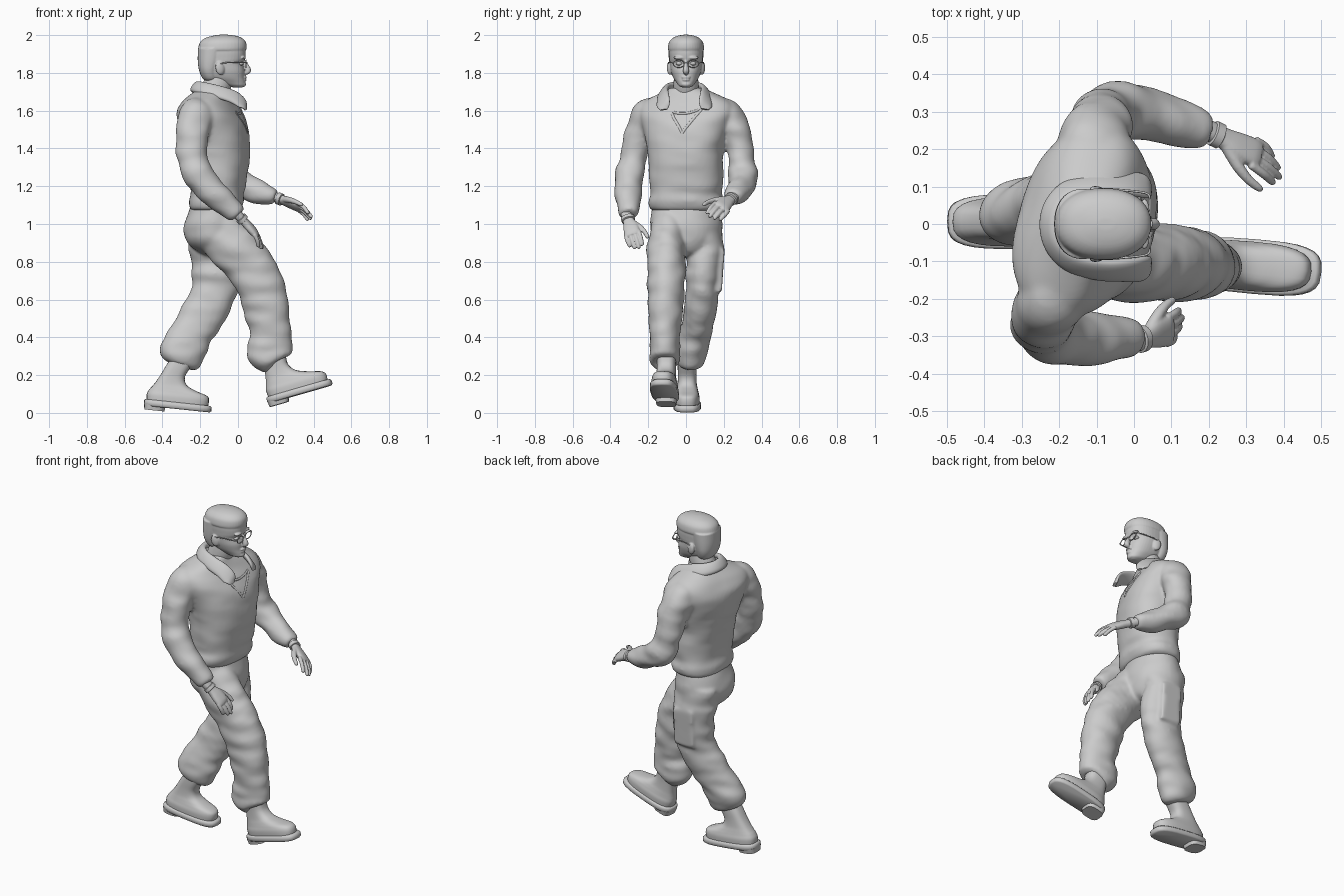
import bpy, bmesh, math
from mathutils import Vector, Matrix, noise

Y, Z = Vector((0, 1, 0)), Vector((0, 0, 1))


def make(name, bm):
    bmesh.ops.recalc_face_normals(bm, faces=bm.faces)
    me = bpy.data.meshes.new(name)
    bm.to_mesh(me)
    bm.free()
    ob = bpy.data.objects.new(name, me)
    bpy.context.collection.objects.link(ob)
    return ob


def spline(pts, sub):
    """Catmull-Rom through all channels of the points."""
    out, n = [], len(pts)
    for i in range(n - 1):
        p = [pts[max(0, min(n - 1, i + k))] for k in (-1, 0, 1, 2)]
        for s in range(sub):
            t = s / sub
            out.append([0.5 * (2 * b + (c - a) * t + (2 * a - 5 * b + 4 * c - d) * t * t
                               + (3 * b - a - 3 * c + d) * t ** 3) for a, b, c, d in zip(*p)])
    return out + [list(pts[-1])]


def tube(name, pts, ref=Y, flat=False, n=28, sub=5, power=2.0, wrinkle=0.0):
    """Loft of rings: (x, y, z, half width along ref, half depth, twist)."""
    rows = spline([tuple(p) + (0,) * (6 - len(p)) for p in pts], sub)
    bm, rings = bmesh.new(), []
    for i, r in enumerate(rows):
        c = Vector(r[:3])
        t = Z if flat else (Vector(rows[min(i + 1, len(rows) - 1)][:3]) - Vector(rows[max(i - 1, 0)][:3])).normalized()
        u = Matrix.Rotation(math.radians(r[5]), 3, 'Z') @ ref
        u = (u - t * u.dot(t)).normalized()
        v = u.cross(t)
        ring = []
        for k in range(n):
            co, si = math.cos(2 * math.pi * k / n), math.sin(2 * math.pi * k / n)
            d = (u * math.copysign(abs(co) ** (2 / power), co) * max(r[3], .001)
                 + v * math.copysign(abs(si) ** (2 / power), si) * max(r[4], .001))
            p = c + d
            if wrinkle:
                p += d.normalized() * wrinkle * noise.noise(Vector((p.x * 7, p.y * 7, p.z * 17)))
            ring.append(bm.verts.new(p))
        rings.append(ring)
    for a, b in zip(rings, rings[1:]):
        for k in range(n):
            bm.faces.new((a[k], a[(k + 1) % n], b[(k + 1) % n], b[k]))
    bm.faces.new(rings[0])
    bm.faces.new(rings[-1])
    return make(name, bm)


def stack(name, rows, y=0, **kw):
    """Horizontal rings given as (z, back x, front x, half width)."""
    return tube(name, [((a + b) / 2, y, z, w, (b - a) / 2) for z, a, b, w in rows], flat=True, **kw)


def ball(name, loc, size, rot=(0, 0, 0)):
    bpy.ops.mesh.primitive_uv_sphere_add(segments=20, ring_count=12, location=loc, rotation=rot)
    ob = bpy.context.object
    ob.name, ob.scale = name, size
    return ob


def fuse(name, obs, voxel, rounds):
    """Merge overlapping parts into one soft skin."""
    bpy.ops.object.select_all(action='DESELECT')
    for ob in obs:
        ob.select_set(True)
    bpy.context.view_layer.objects.active = ob = obs[0]
    bpy.ops.object.join()
    ob.name = name
    rm = ob.modifiers.new("skin", 'REMESH')
    rm.mode, rm.voxel_size = 'VOXEL', voxel
    sm = ob.modifiers.new("soften", 'SMOOTH')
    sm.factor, sm.iterations = .5, rounds
    for m in ("skin", "soften"):
        bpy.ops.object.modifier_apply(modifier=m)
    return ob


# jacket: body twisted so the left shoulder leads, fused with both sleeves
body = tube("jacket_body", [
    (-.12, .0, 1.07, .172, .122, -3), (-.12, .0, 1.085, .192, .138, -3), (-.115, .0, 1.12, .199, .144, -4),
    (-.11, .0, 1.16, .188, .138, -5), (-.105, .0, 1.22, .195, .146, -8), (-.11, .0, 1.38, .20, .168, -14),
    (-.132, .005, 1.52, .238, .172, -17), (-.148, .01, 1.595, .262, .153, -18), (-.15, .01, 1.65, .235, .122, -18),
    (-.138, .005, 1.70, .13, .09, -12), (-.13, .0, 1.72, .08, .07, 0)], flat=True, n=48, power=2.4, wrinkle=.007)
right_sleeve = tube("right_sleeve", [
    (-.185, -.13, 1.615, .06, .07), (-.22, -.195, 1.575, .086, .092), (-.24, -.242, 1.50, .075, .088),
    (-.245, -.272, 1.38, .07, .08), (-.215, -.293, 1.27, .075, .082), (-.14, -.303, 1.175, .073, .074),
    (-.06, -.308, 1.10, .067, .066), (-.015, -.308, 1.06, .058, .056), (.0, -.308, 1.045, .044, .042)], wrinkle=.014)
left_sleeve = tube("left_sleeve", [
    (-.135, .13, 1.62, .06, .07), (-.115, .21, 1.58, .086, .094), (-.098, .255, 1.51, .076, .09),
    (-.085, .287, 1.39, .07, .08), (-.05, .302, 1.27, .076, .082), (.03, .293, 1.205, .071, .07),
    (.12, .268, 1.17, .065, .062), (.18, .25, 1.15, .056, .05), (.2, .245, 1.143, .042, .038)], wrinkle=.014)
torso = fuse("jacket", [body, right_sleeve, left_sleeve], .01, 7)


# hands with fingers, thumb and wrist band
def hand(side, wrist, d, thumb, s, size):
    w, d = Vector(wrist), Vector(d).normalized()
    t = Vector(thumb)
    t = (t - d * t.dot(d)).normalized()
    palm = d.cross(t) * s
    P = lambda a, b, c=0: w + (d * a + t * b + palm * c) * size
    parts = [tube("palm", [(*P(-.04, 0), .03, .026), (*P(.01, 0), .029, .022), (*P(.05, .003), .04, .022),
                           (*P(.09, 0), .042, .019), (*P(.108, 0), .036, .012)], ref=t, power=2.4)]
    for i in range(4):
        b, L = .032 - .021 * i, (.075, .088, .08, .06)[i]
        parts.append(tube("finger", [
            (*P(.09, b), .0115, .0115), (*P(.09 + L * .5, b * 1.05, .008), .0115, .0115),
            (*P(.09 + L * .92, b * .95, .024), .01, .01), (*P(.09 + L, b * .93, .029), .003, .003)], ref=t, n=12, sub=4))
    parts.append(tube("thumb", [
        (*P(.025, .015), .018, .016), (*P(.065, .044, .008), .016, .015), (*P(.1, .06, .014), .013, .012),
        (*P(.13, .065, .018), .01, .01), (*P(.138, .066, .02), .003, .003)], ref=palm, n=12, sub=4))
    fuse(side + "_hand", parts, .004, 3)
    tube(side + "_wrist_band", [(*P(-.012, 0), .03, .026), (*P(-.01, 0), .036, .031),
                                (*P(.008, 0), .036, .031), (*P(.01, 0), .03, .026)], ref=t, sub=1)


hand("right", (.022, -.307, 1.025), (.68, .22, -.74), (.2, 1, .1), -1, 1.1)
hand("left", (.222, .238, 1.132), (.87, -.42, -.36), (-.1, -.8, .5), 1, 1.26)

# trousers: seat, legs and thigh pocket fused
seat = tube("trouser_seat", [(-.12, 0, 1.14, .17, .12), (-.125, 0, 1.06, .183, .138), (-.13, 0, .98, .192, .158),
                             (-.125, 0, .90, .17, .145), (-.10, 0, .85, .11, .1), (-.1, 0, .83, .05, .05)],
            flat=True, n=40, wrinkle=.006)
right_leg = tube("right_trouser_leg", [
    (-.11, -.09, 1.0, .09, .12), (-.04, -.1, .9, .1, .135), (.06, -.103, .78, .1, .13), (.122, -.105, .66, .1, .127),
    (.15, -.11, .55, .094, .122), (.17, -.113, .42, .08, .112), (.17, -.113, .35, .086, .12),
    (.172, -.115, .295, .083, .118), (.182, -.115, .262, .065, .09), (.187, -.115, .255, .04, .05)], wrinkle=.014)
left_leg = tube("left_trouser_leg", [
    (-.14, .09, 1.0, .095, .135), (-.135, .097, .88, .1, .13), (-.12, .095, .76, .097, .127), (-.13, .088, .65, .09, .124),
    (-.175, .073, .54, .086, .117), (-.245, .047, .42, .083, .112), (-.283, .03, .345, .087, .122),
    (-.303, .022, .295, .083, .12), (-.318, .018, .262, .065, .095), (-.322, .017, .252, .04, .055)], wrinkle=.014)
bpy.ops.mesh.primitive_cube_add(size=1, location=(-.115, .172, .755), rotation=(math.radians(-4), 0, 0))
pocket = bpy.context.object
pocket.name, pocket.scale = "thigh_pocket", (.13, .05, .23)
fuse("trousers", [seat, right_leg, left_leg, pocket], .01, 8)


# boots
def boot(side, loc, pitch, yaw, lean):
    k = lambda z: lean * max(0, z - .09)
    up = [(.04, .012, .335, .064), (.08, .008, .34, .066), (.105, .01, .32, .061), (.125, .014, .25, .056),
          (.15, .018, .185, .051), (.19, .02, .15, .049), (.24, .018, .145, .05), (.30, .018, .145, .05)]
    parts = [stack(side + "_boot_upper", [(z, a + k(z), b + k(z), w) for z, a, b, w in up], power=2.8),
             stack(side + "_boot_sole", [(.02, .004, .35, .066), (.027, -.002, .358, .073),
                                         (.048, -.002, .358, .073), (.055, .004, .35, .066)], sub=1, power=3.2),
             stack(side + "_boot_heel", [(0, .004, .11, .052), (.03, 0, .115, .058)], sub=1, power=3.2)]
    for ob in parts:
        ob.matrix_world = (Matrix.Translation(loc) @ Matrix.Rotation(math.radians(yaw), 4, 'Z')
                           @ Matrix.Rotation(math.radians(-pitch), 4, 'Y'))


boot("right", (.165, -.1, .03), 16, -5, .1)
boot("left", (-.5, .006, .019), -6, 0, .5)

# head: skull, hair, nose, lips and ears fused
tube("neck", [(-.125, 0, 1.60, .085, .085), (-.125, 0, 1.69, .072, .075), (-.105, 0, 1.75, .066, .073),
              (-.09, 0, 1.80, .06, .065)])
parts = [
    stack("skull", [(1.722, -.02, .02, .018), (1.732, -.06, .036, .038), (1.75, -.12, .038, .052),
                    (1.775, -.165, .034, .068), (1.81, -.188, .034, .08), (1.85, -.198, .026, .085),
                    (1.875, -.2, .037, .088), (1.92, -.2, .04, .09), (1.96, -.18, .025, .076),
                    (1.985, -.14, -.01, .045)], n=40, power=2.3),
    stack("hair_top", [(1.912, -.2, .03, .08), (1.92, -.209, .042, .094), (1.94, -.209, .046, .095),
                       (1.966, -.198, .04, .088), (1.986, -.17, .018, .068), (1.997, -.13, -.015, .042),
                       (2.002, -.1, -.05, .015)], n=40, power=2.2),
    stack("hair_back", [(1.755, -.165, -.12, .04), (1.77, -.187, -.105, .064), (1.81, -.205, -.1, .082),
                        (1.86, -.213, -.08, .09), (1.93, -.212, -.06, .094)], n=40, power=2.2),
    tube("nose", [(.026, 0, 1.866, .008, .009), (.044, 0, 1.835, .012, .015), (.053, 0, 1.812, .016, .016),
                  (.046, 0, 1.80, .014, .01), (.035, 0, 1.795, .005, .005)], n=16),
    ball("upper_lip", (.036, 0, 1.777), (.01, .024, .007)), ball("lower_lip", (.035, 0, 1.763), (.01, .02, .007)),
    ball("chin", (.027, 0, 1.74), (.015, .026, .015))]
for s in (1, -1):
    parts += [ball("brow", (.028, s * .036, 1.88), (.014, .032, .009)),
              ball("ear", (-.095, s * .086, 1.825), (.025, .014, .036), (0, math.radians(-10), s * math.radians(-18)))]
fuse("head", parts, .004, 3)

# eyes and spectacles
for s, side in ((1, "left"), (-1, "right")):
    ball(side + "_eye", (.014, s * .036, 1.85), (.016, .018, .011))
    bpy.ops.mesh.primitive_torus_add(location=(.043, s * .038, 1.848), rotation=(0, math.pi / 2, 0), major_radius=.029,
                                     minor_radius=.003, major_segments=28, minor_segments=8)
    rim = bpy.context.object
    rim.name, rim.scale = side + "_spectacle_rim", (.68, 1, 1)
    tube(side + "_spectacle_arm", [(.043, s * .067, 1.853, .003, .003), (.03, s * .083, 1.855, .003, .003),
                                   (-.05, s * .092, 1.855, .003, .003), (-.1, s * .094, 1.848, .003, .003)], ref=Z, n=8)
tube("spectacle_bridge", [(.043, -.01, 1.852, .003, .003), (.048, 0, 1.855, .003, .003),
                          (.043, .01, 1.852, .003, .003)], ref=Z, n=8)

# folded collar: flat band sloping outward, ring twist is its outward heading
tube("collar", [
    (.042, -.118, 1.605, .02, .006, -70), (.025, -.12, 1.635, .04, .012, -80), (-.02, -.123, 1.67, .042, .015, -90),
    (-.09, -.122, 1.695, .04, .016, -100), (-.17, -.10, 1.715, .037, .017, -130), (-.218, -.045, 1.725, .034, .018, -165),
    (-.222, .028, 1.725, .034, .018, -195), (-.18, .085, 1.716, .037, .017, -235), (-.10, .108, 1.698, .04, .016, -260),
    (-.02, .107, 1.67, .042, .015, -270), (.025, .103, 1.635, .04, .012, -280), (.042, .1, 1.607, .02, .006, -290)],
     ref=Vector((.62, 0, -.78)), n=20, power=2.4)

# open neckline edges and undershirt band, laid on the jacket
bpy.context.view_layer.update()


def on_jacket(x, y, z):
    return tuple(torso.closest_point_on_mesh(Vector((x, y, z)))[1])


for name, y in (("right_lapel_edge", -.1), ("left_lapel_edge", .075)):
    pts = [on_jacket(.07, -.025 + (y + .025) * f, 1.485 + .15 * f) for f in (0, .25, .5, .75, 1)]
    tube(name, [(*p, .007, .004) for p in pts], n=10)
tube("undershirt_band", [(*on_jacket(.05, y, 1.605 + 4 * (y + .01) ** 2), .007, .005)
                         for y in (-.09, -.06, -.01, .04, .07)], ref=Z, n=10)

# smooth shading throughout
bpy.ops.object.select_all(action='SELECT')
bpy.context.view_layer.objects.active = torso
bpy.ops.object.shade_smooth_by_angle(angle=math.radians(50))
